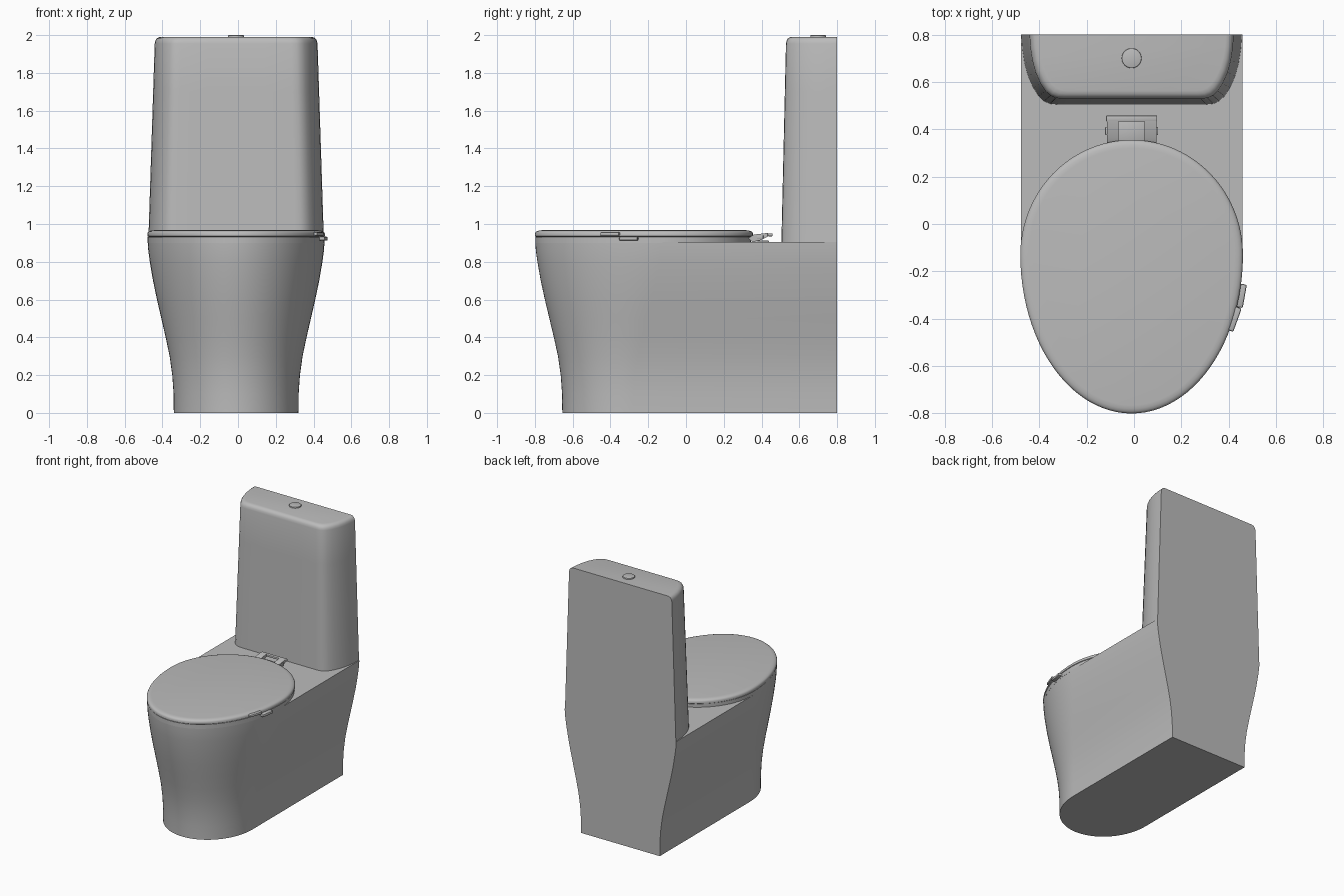
import bpy, bmesh, math
from mathutils import Matrix

if "Cube" in bpy.data.objects:
    bpy.data.objects.remove(bpy.data.objects["Cube"])

CX = -0.01  # centre line of the fixture

ceramic = bpy.data.materials.new("grey ceramic")
ceramic.diffuse_color = (0.5, 0.5, 0.5, 1)
ceramic.use_nodes = True
ceramic.node_tree.nodes["Principled BSDF"].inputs["Base Color"].default_value = (0.5, 0.5, 0.5, 1)


def finish(name, bm, angle=30):
    bmesh.ops.recalc_face_normals(bm, faces=bm.faces)
    mesh = bpy.data.meshes.new(name)
    bm.to_mesh(mesh)
    bm.free()
    mesh.materials.append(ceramic)
    ob = bpy.data.objects.new(name, mesh)
    bpy.context.collection.objects.link(ob)
    bpy.ops.object.select_all(action='DESELECT')
    ob.select_set(True)
    bpy.context.view_layer.objects.active = ob
    bpy.ops.object.shade_smooth_by_angle(angle=math.radians(angle))
    return ob


def loft(name, rings, angle=30):
    """Skin a stack of closed rings and cap both ends."""
    bm = bmesh.new()
    rows = [[bm.verts.new(p) for p in ring] for ring in rings]
    n = len(rows[0])
    for a, b in zip(rows, rows[1:]):
        for i in range(n):
            j = (i + 1) % n
            bm.faces.new((a[i], a[j], b[j], b[i]))
    bm.faces.new(rows[0])
    bm.faces.new(rows[-1])
    return finish(name, bm, angle)


def box(name, x, y, z, turn=0, bevel=0.004):
    """Box from three (min, max) ranges, turned about its own vertical axis."""
    bm = bmesh.new()
    mid = [(r[0] + r[1]) / 2 for r in (x, y, z)]
    size = [r[1] - r[0] for r in (x, y, z)]
    mat = Matrix.Translation(mid) @ Matrix.Rotation(turn, 4, 'Z') @ Matrix.Diagonal((*size, 1))
    bmesh.ops.create_cube(bm, size=1, matrix=mat)
    bmesh.ops.bevel(bm, geom=bm.edges[:], offset=bevel, segments=2, affect='EDGES', profile=0.5)
    return finish(name, bm)


# Pedestal: elliptical nose with straight sides running to the flat back
def body_ring(z, w):
    f = (w - 0.33) / 0.138
    front, yc = -0.655 - 0.143 * f, -0.28 + 0.15 * f
    pts = [(CX - w, 0.8, z)]
    for i in range(49):
        a = math.pi + math.pi * i / 48
        pts.append((CX + w * math.cos(a), yc + (yc - front) * math.sin(a), z))
    return pts + [(CX + w, 0.8, z)]


BODY = [(0, .33), (.1, .331), (.2, .338), (.3, .352), (.4, .373), (.5, .396),
        (.6, .419), (.7, .440), (.8, .457), (.86, .465), (.905, .468)]
loft("pedestal", [body_ring(z, w) for z, w in BODY])


# Seat and lid: egg-shaped outlines with rounded rims
def egg_ring(z, inset, back=0.355):
    pts, yc = [], -0.13
    for i in range(96):
        a = 2 * math.pi * i / 96
        c, s = math.cos(a), math.sin(a)
        depth = (back - yc if s > 0 else 0.8 + yc) - inset
        pts.append((CX + (0.47 - inset) * c, yc + depth * s, z))
    return pts


loft("seat", [egg_ring(z, i, 0.345) for z, i in ((.9, .002), (.932, .002))])
LID = [(.932, .006), (.936, 0), (.948, 0), (.956, .003), (.961, .009), (.965, .020), (.967, .035)]
loft("lid", [egg_ring(z, i) for z, i in LID], 50)

# Tank: tapered, bowed front corners, flat back, softened top rim
HALF = [(.465, .8), (.461, .74), (.452, .68), (.437, .625), (.415, .575),
        (.392, .54), (.37, .519), (.345, .508), (.315, .505), (.16, .505)]


def tank_ring(z, inset):
    t = (z - 0.905) / 1.085
    sx = (0.465 - 0.035 * t - inset) / 0.465
    front = 0.505 + 0.025 * t + inset
    sy = (0.8 - front) / 0.295
    right = [(CX + x * sx, 0.8 - (0.8 - y) * sy, z) for x, y in HALF]
    return right + [(2 * CX - x, y, z) for x, y, z in reversed(right)]


TANK = [(.895, 0), (1.3, 0), (1.7, 0), (1.955, 0), (1.97, .003), (1.981, .009), (1.988, .019), (1.991, .032)]
loft("tank", [tank_ring(z, i) for z, i in TANK], 50)

# Flush button
bm = bmesh.new()
bmesh.ops.create_cone(bm, cap_ends=True, segments=40, radius1=0.042, radius2=0.042, depth=0.02,
                      matrix=Matrix.Translation((CX, 0.70, 1.99)))
rim = [e for e in bm.edges if all(v.co.z > 1.99 for v in e.verts)]
bmesh.ops.bevel(bm, geom=rim, offset=0.004, segments=2, affect='EDGES', profile=0.5)
finish("flush_button", bm)

# Hinge: two wedge arms with pins, joined by a thin rear bar
WEDGE = [(.33, .926), (.36, .944), (.435, .953), (.435, .935), (.40, .916), (.35, .905)]
for side, label in ((-1, "right"), (1, "left")):
    xs = [CX + side * 0.055, CX + side * 0.104]
    loft("hinge_arm_" + label, [[(x, y, z) for y, z in WEDGE] for x in xs])
    pin = sorted((CX + side * 0.100, CX + side * 0.112))
    box("hinge_pin_" + label, pin, (.375, .41), (.92, .94))
box("hinge_bar", (CX - .108, CX + .108), (.432, .458), (.935, .951))
box("hinge_plate", (CX - .056, CX + .056), (.35, .44), (.90, .912))

# Side controls on the left rim
box("lid_tab", (.398, .438), (-.452, -.347), (.938, .957), math.radians(-20), 0.007)
box("seat_tab", (.425, .468), (-.352, -.252), (.912, .933), math.radians(-10), 0.007)
